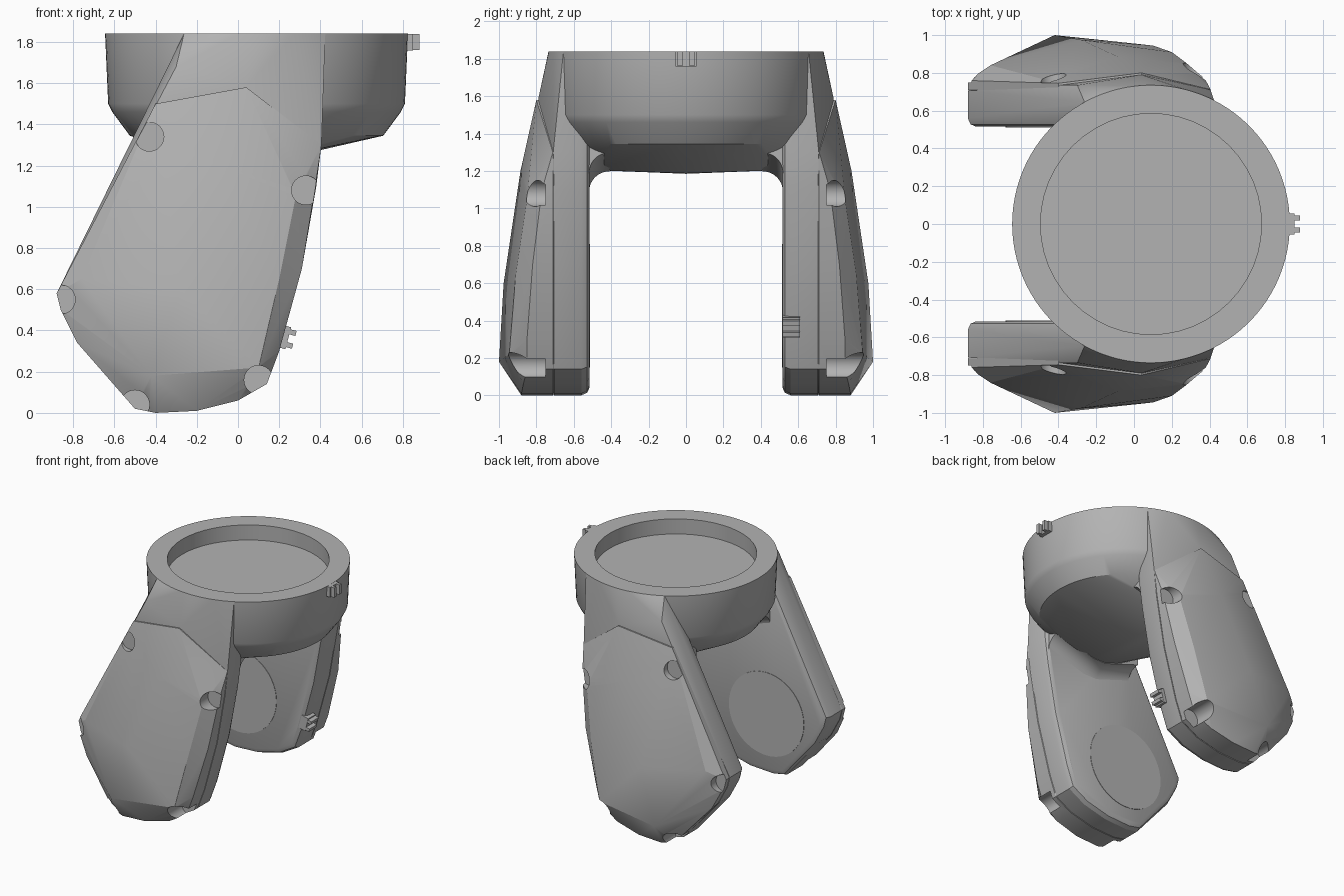
import bpy, bmesh, math
from mathutils import Matrix, Vector

cube = bpy.data.objects.get("Cube")
if cube:
    bpy.data.objects.remove(cube, do_unlink=True)

grey = bpy.data.materials.new("plain grey")
grey.use_nodes = True
grey.diffuse_color = (0.45, 0.45, 0.45, 1)
grey.node_tree.nodes["Principled BSDF"].inputs["Base Color"].default_value = grey.diffuse_color


def finish(name, bm):
    bmesh.ops.recalc_face_normals(bm, faces=bm.faces)
    mesh = bpy.data.meshes.new(name)
    bm.to_mesh(mesh)
    bm.free()
    mesh.materials.append(grey)
    ob = bpy.data.objects.new(name, mesh)
    bpy.context.collection.objects.link(ob)
    return ob


def hull(name, points):
    bm = bmesh.new()
    for p in points:
        bm.verts.new(p)
    bmesh.ops.convex_hull(bm, input=bm.verts)
    loose = [v for v in bm.verts if not v.link_faces]
    bmesh.ops.delete(bm, geom=loose, context='VERTS')
    bmesh.ops.dissolve_limit(bm, angle_limit=0.01, verts=bm.verts, edges=bm.edges)
    return finish(name, bm)


def cylinders(name, centres, radius, depth, turn=Matrix()):
    bm = bmesh.new()
    for c in centres:
        bmesh.ops.create_cone(bm, cap_ends=True, segments=48, radius1=radius, radius2=radius,
                              depth=depth, matrix=Matrix.Translation(c) @ turn)
    return finish(name, bm)


def activate(ob):
    bpy.ops.object.select_all(action='DESELECT')
    ob.select_set(True)
    bpy.context.view_layer.objects.active = ob


def cut(ob, cutter):
    mod = ob.modifiers.new("cut", 'BOOLEAN')
    mod.operation = 'DIFFERENCE'
    mod.solver = 'EXACT'
    mod.object = cutter
    activate(ob)
    bpy.ops.object.modifier_apply(modifier=mod.name)


def smooth(ob, degrees=30):
    activate(ob)
    bpy.ops.object.shade_smooth_by_angle(angle=math.radians(degrees))


def ring(radius, z, start=0, end=360, n=96):
    return [(0.09 + radius * math.cos(math.radians(start + (end - start) * i / n)),
             radius * math.sin(math.radians(start + (end - start) * i / n)), z) for i in range(n)]


# Arm side outline in x, z
outline = [(-.88, .58), (-.86, .5), (-.78, .35), (-.5, .02), (-.4, 0), (-.2, .01), (0, .06),
           (.14, .14), (.2, .3), (.31, .7), (.38, 1.1), (.405, 1.3)]
lie_along_y = Matrix.Rotation(math.pi / 2, 4, 'X')


def layer(y, shrink, extra=()):
    cx, cz = -.25, .7
    pts = []
    for x, z in outline + list(extra):
        d = Vector((x - cx, z - cz))
        d *= 1 - shrink / d.length
        pts.append((cx + d.x, y, cz + d.y))
    return pts


# Round flange with sloped underside and shallow recess
flange = hull("flange", ring(.735, 1.84) + ring(.72, 1.5) + ring(.7, 1.46) + ring(.615, 1.345)
              + [(-.05, 0, 1.185), (.02, 0, 1.188)]
              + [(x, s * .5, 1.205) for x in (-.08, .04) for s in (-1, 1)])
recess = cylinders("recess_cutter", [(.09, 0, 1.84)], .585, .24)
cut(flange, recess)
bpy.data.objects.remove(recess, do_unlink=True)
smooth(flange)

# Outer cover facets
rim = [(-.88, .76, .58), (-.86, .77, .5), (-.78, .79, .34), (-.5, .86, .02), (-.4, .88, 0),
       (-.2, .88, .01), (0, .87, .06), (.14, .85, .14), (.2, .85, .3), (.31, .82, .7), (.375, .77, 1.1)]
crown = [(-.42, 1, .18), (-.28, .975, .6), (-.085, .885, 1.2), (.04, .8, 1.58),
         (-.76, .84, .65), (.1, .945, .22), (.2, .91, .65), (.28, .85, 1.05), (-.4, .745, 1.5)]
pockets = [(-.43, 1.34), (.33, 1.08), (-.86, .55), (-.5, .04), (.1, .16)]

for s, side in ((-1, "front"), (1, "back")):
    def flip(points):
        return [(x, s * y, z) for x, y, z in points]

    # Arm body, rounded on the inside and running up into the flange
    top = [(-.36, 1.58), (.415, 1.6)]
    shoulder = [(-.395, .735, 1.5), (.04, .79, 1.585), (.405, .71, 1.3), (-.3, .735, 1.68)]
    arm = hull(side + "_arm", flip(layer(.515, .045, top) + layer(.528, .015, top) + layer(.56, 0, top)
               + layer(.705, 0) + shoulder + ring(.735, 1.84, 63, 121, 24)))
    cover = hull(side + "_cover", flip(layer(.7, .01) + layer(.712, 0)
                 + [(-.4, .7, 1.5), (.04, .7, 1.58)] + rim + crown))
    # Round screw pockets
    cutter = cylinders("pocket_cutter", [(x, s * .93, z) for x, z in pockets], .07, .36, lie_along_y)
    for part in (arm, cover):
        cut(part, cutter)
        smooth(part, 24)
    bpy.data.objects.remove(cutter, do_unlink=True)

    # Inner round plate
    plate = cylinders(side + "_inner_plate", [(-.35, s * .515, .48)], .33, .006, lie_along_y)
    smooth(plate)

    # Concave fillet between arm and flange
    bm = bmesh.new()
    arc = [(.41 + .108 * math.cos(a), 1.09 + .108 * math.sin(a))
           for a in (math.pi / 2 * i / 8 for i in range(9))]
    profile = arc + [(.41, 1.29), (.58, 1.29), (.58, 1.09)]
    rows = [[bm.verts.new((x, s * y, z + lift)) for y, z in profile]
            for x, lift in ((-.38, .1), (-.08, 0), (.04, 0), (.37, .1))]
    count = len(profile)
    for a, b in zip(rows, rows[1:]):
        for i in range(count):
            j = (i + 1) % count
            bm.faces.new((a[i], a[j], b[j], b[i]))
    bm.faces.new(rows[0])
    bm.faces.new(rows[-1])
    smooth(finish(side + "_fillet", bm))


def boxes(name, specs, matrix):
    bm = bmesh.new()
    for centre, size in specs:
        bmesh.ops.create_cube(bm, size=1, matrix=matrix @ Matrix.Translation(centre)
                              @ Matrix.Diagonal((*size, 1)))
    return finish(name, bm)


# Toothed keys: a base block with two prongs
def toothed_key(name, length, matrix):
    boxes(name, [((0, 0, 0), (.06, .11, length))]
          + [((.03, s * .032, 0), (.06, .025, length - .002)) for s in (-1, 1)], matrix)


toothed_key("flange_key", .08, Matrix.Translation((.82, 0, 1.799)))
toothed_key("arm_key", .095, Matrix.Translation((.215, .563, .37))
            @ Matrix.Rotation(math.radians(-15), 4, 'Y').inverted() @ lie_along_y)
